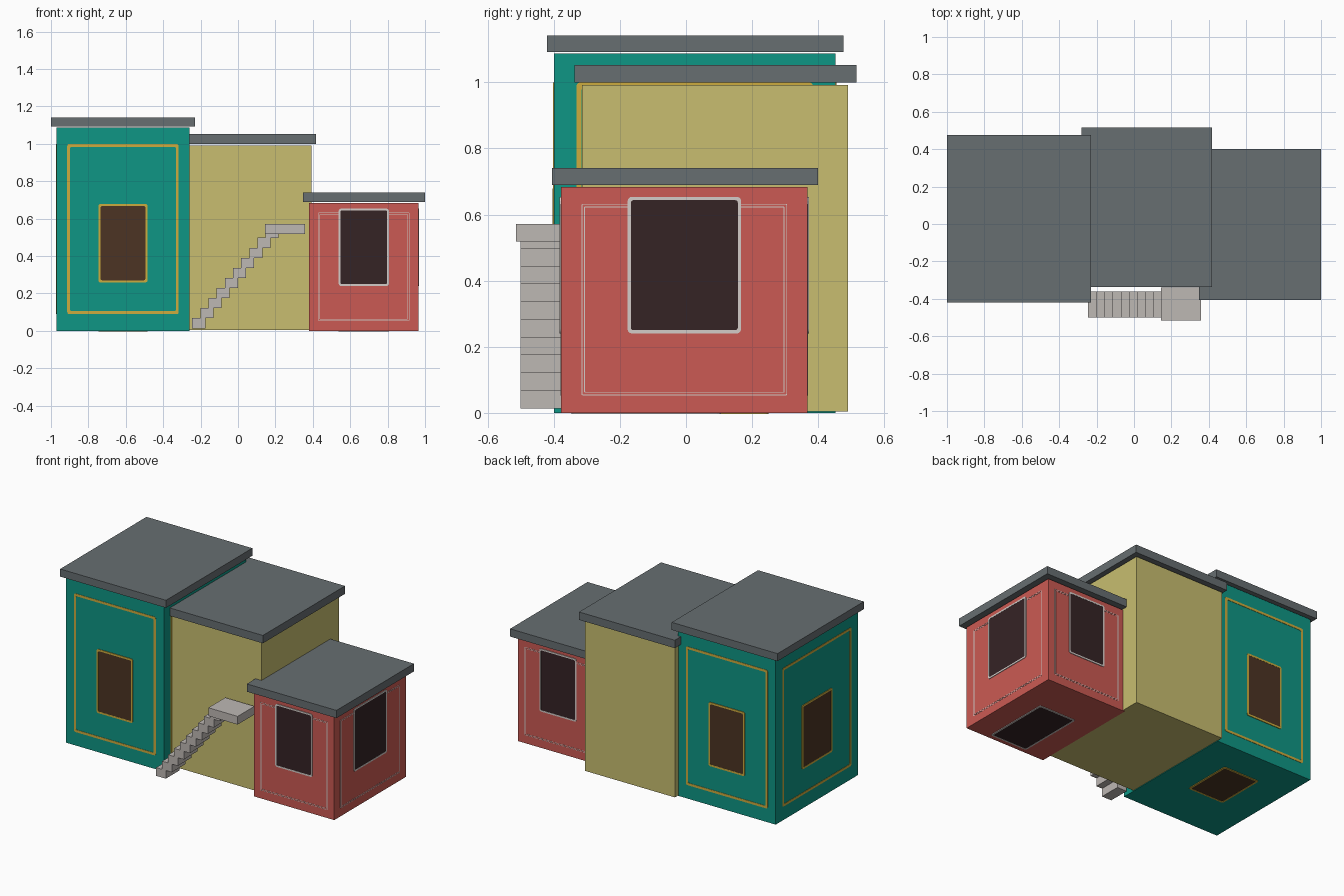
import bpy
import bmesh
from math import cos, sin, pi
from mathutils import Vector

cube = bpy.data.objects.get("Cube")
if cube:
    bpy.data.objects.remove(cube, do_unlink=True)


def material(name, rgb):
    lin = [((c / 255 + 0.055) / 1.055) ** 2.4 for c in rgb]
    m = bpy.data.materials.new(name)
    m.use_nodes = True
    m.diffuse_color = (*lin, 1)
    m.node_tree.nodes["Principled BSDF"].inputs["Base Color"].default_value = (*lin, 1)
    return m


TEAL = material("teal_wall", (14, 150, 133))
YELLOW = material("yellow_wall", (200, 190, 112))
RED = material("red_wall", (203, 90, 83))
GREY = material("roof_grey", (103, 110, 113))
STONE = material("stair_stone", (190, 184, 180))
GOLD = material("gold_trim", (205, 172, 62))
WHITE = material("white_trim", (212, 204, 200))
BROWN = material("brown_window", (76, 52, 35))
DARK = material("dark_window", (53, 35, 37))


def finish(name, bm, mat):
    mesh = bpy.data.meshes.new(name)
    bm.to_mesh(mesh)
    bm.free()
    mesh.materials.append(mat)
    ob = bpy.data.objects.new(name, mesh)
    bpy.context.collection.objects.link(ob)
    return ob


def add_box(bm, lo, hi):
    lo, hi = Vector(lo), Vector(hi)
    for v in bmesh.ops.create_cube(bm, size=1)["verts"]:
        v.co = (lo + hi) / 2 + v.co * (hi - lo)


def box(name, lo, hi, mat):
    bm = bmesh.new()
    add_box(bm, lo, hi)
    return finish(name, bm, mat)


def wall_frame(lo, hi, side):
    """Origin, across, up and outward vectors of one side of a block."""
    (x0, y0, z0), (x1, y1, z1) = lo, hi
    across_x, across_y = Vector((x1 - x0, 0, 0)), Vector((0, y1 - y0, 0))
    up = Vector((0, 0, z1 - z0))
    o, u, v = {
        "front": ((x0, y0, z0), across_x, up),
        "back": ((x1, y1, z0), -across_x, up),
        "right": ((x0, y1, z0), -across_y, up),
        "left": ((x1, y0, z0), across_y, up),
        "underside": ((x0, y1, z0), across_x, -across_y),
    }[side]
    return Vector(o), u, v, u.cross(v).normalized()


def rounded_rect(w0, w1, h0, h1, r):
    pts = []
    for i, (cx, cy) in enumerate([(w1 - r, h1 - r), (w0 + r, h1 - r),
                                  (w0 + r, h0 + r), (w1 - r, h0 + r)]):
        for k in range(4):
            a = (i + k / 3) * pi / 2
            pts.append((cx + r * cos(a), cy + r * sin(a)))
    return pts


def plate(name, frame, rect, line, lift, mat, radius=0.012, inset=0.0):
    """Thin rounded plate on a wall; a positive line width makes it a ring."""
    o, u, v, n = frame
    w0, w1 = (f * u.length + s * inset for f, s in zip(rect[:2], (1, -1)))
    h0, h1 = (f * v.length + s * inset for f, s in zip(rect[2:], (1, -1)))
    un, vn = u.normalized(), v.normalized()
    bm = bmesh.new()

    def loop(d, r):
        return [bm.verts.new(o + un * a + vn * b + n * lift)
                for a, b in rounded_rect(w0 + d, w1 - d, h0 + d, h1 - d, r)]

    outer = loop(0, radius)
    if line:
        inner = loop(line, radius * 0.6)
        for i in range(len(outer)):
            j = (i + 1) % len(outer)
            bm.faces.new((outer[i], outer[j], inner[j], inner[i]))
    else:
        bm.faces.new(outer)
    ob = finish(name, bm, mat)
    mod = ob.modifiers.new("thickness", "SOLIDIFY")
    mod.thickness, mod.offset = lift, -1


# Three house blocks
teal = ((-0.97, -0.40, 0), (-0.26, 0.453, 1.087))
yellow = ((-0.262, -0.315, 0.004), (0.392, 0.49, 0.992))
red = ((0.38, -0.378, 0), (0.965, 0.368, 0.683))
box("teal_house", *teal, TEAL)
box("yellow_house", *yellow, YELLOW)
box("red_house", *red, RED)

# Flat overhanging roofs
box("teal_house_roof", (-1, -0.42, 1.092), (-0.23, 0.477, 1.142), GREY)
box("yellow_house_roof", (-0.28, -0.337, 1.0), (0.417, 0.516, 1.052), GREY)
box("red_house_roof", (0.348, -0.405, 0.69), (1.0, 0.4, 0.741), GREY)

# Windows and border lines on the teal house
window, border = (0.315, 0.685, 0.238, 0.625), (0.08, 0.92, 0.082, 0.92)
for side in ("front", "back", "right", "left", "underside"):
    wall = wall_frame(*teal, side)
    if side != "underside":
        plate("teal_border_" + side, wall, border, 0.016, 0.002, GOLD)
    if side != "left":
        plate("teal_window_frame_" + side, wall, window, 0.012, 0.004, GOLD)
        plate("teal_window_pane_" + side, wall, window, 0, 0.003, BROWN, inset=0.006)

# Windows and fine double border lines on the red house
window, border = (0.27, 0.73, 0.352, 0.957), (0.083, 0.917, 0.078, 0.926)
for side in ("front", "back", "left", "underside"):
    wall = wall_frame(*red, side)
    if side != "underside":
        for i in range(2):
            plate(f"red_border_{side}_{i}", wall, border, 0.0025, 0.001, WHITE,
                  radius=0.003, inset=0.008 * i)
    plate("red_window_frame_" + side, wall, window, 0.01, 0.004, WHITE)
    plate("red_window_pane_" + side, wall, window, 0, 0.003, DARK, inset=0.005)

# Outside staircase with landing
bm = bmesh.new()
for i in range(10):
    x, z = -0.245 + 0.0436 * i, 0.014 + 0.0537 * i
    add_box(bm, (x, -0.5, z), (x + 0.07, -0.36, z + 0.0545))
finish("stair_steps", bm, STONE)
box("stair_landing", (0.145, -0.515, 0.518), (0.358, -0.34, 0.572), STONE)
